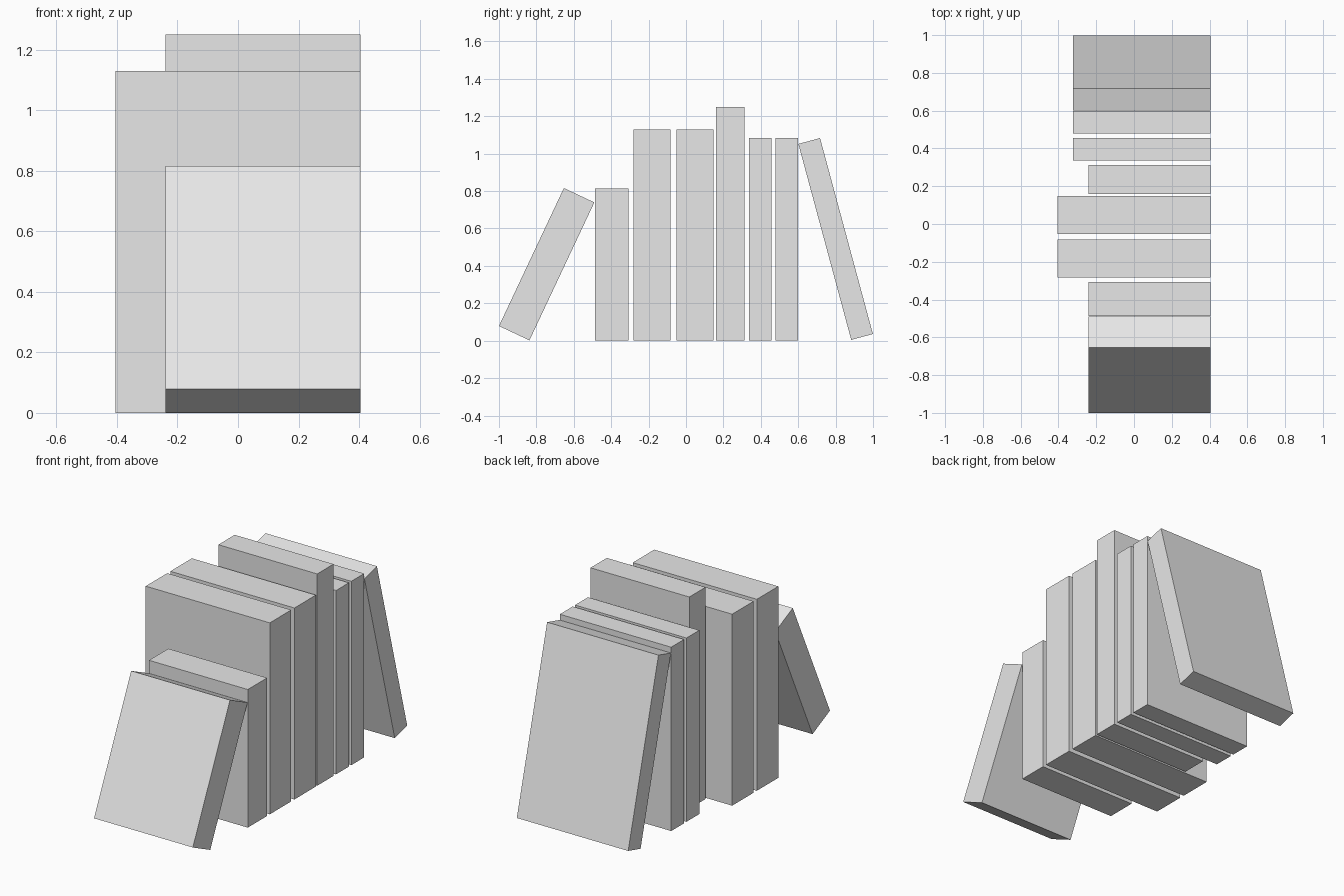
import bpy
from math import radians

cube = bpy.data.objects.get("Cube")
if cube:
    bpy.data.objects.remove(cube, do_unlink=True)

# Single plain grey
grey = bpy.data.materials.new("plain_grey")
grey.use_nodes = True
colour = (0.8, 0.8, 0.8, 1)
grey.diffuse_color = colour
grey.node_tree.nodes["Principled BSDF"].inputs["Base Color"].default_value = colour

SPINE_X = 0.405  # all spines line up on this side


def book(name, depth, thickness, height, y, z=None, lean=0):
    """Plain book block, spine flush at SPINE_X, optionally leaning about x."""
    z = height / 2 if z is None else z
    bpy.ops.mesh.primitive_cube_add(size=1, location=(SPINE_X - depth / 2, y, z))
    obj = bpy.context.object
    obj.name = name
    obj.scale = (depth, thickness, height)
    bpy.ops.object.transform_apply(location=False, rotation=False, scale=True)
    obj.rotation_euler.x = radians(lean)
    obj.data.materials.append(grey)
    return obj


SMALL, MEDIUM, LARGE = 0.645, 0.727, 0.81

# Upright row, front to back
book("short_book", SMALL, 0.18, 0.815, -0.397)
book("large_book_front", LARGE, 0.2, 1.13, -0.182)
book("large_book_back", LARGE, 0.2, 1.13, 0.048)
book("tall_book", SMALL, 0.152, 1.25, 0.236)
book("thin_book_front", MEDIUM, 0.12, 1.085, 0.396)
book("thin_book_back", MEDIUM, 0.12, 1.085, 0.538)

# Books leaning against each end of the row
book("leaning_book_front", SMALL, 0.18, 0.815, -0.745, 0.409, -25.2)
book("leaning_book_back", MEDIUM, 0.12, 1.085, 0.8, 0.544, 15.1)
